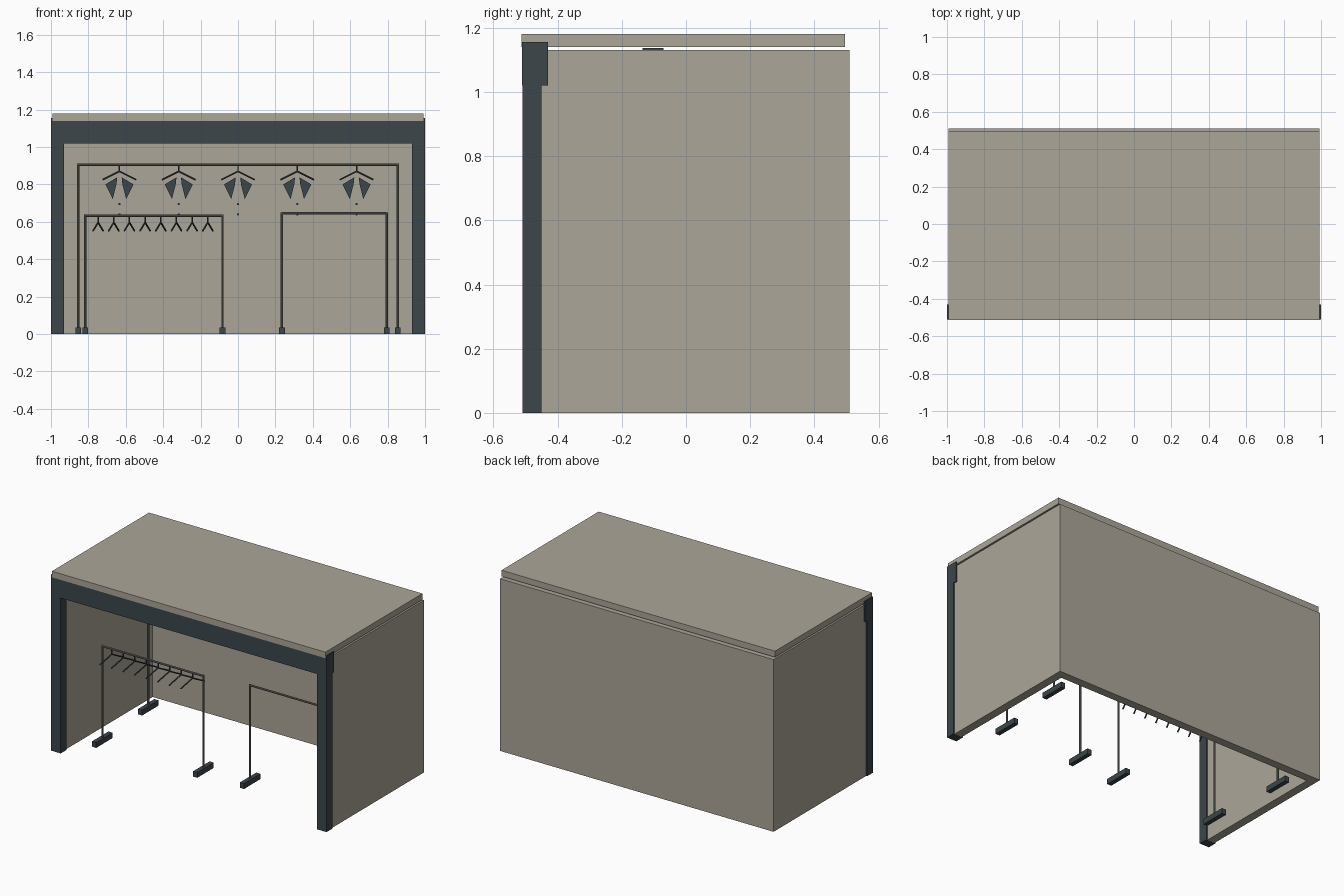
import bpy, bmesh
from math import cos, sin, radians
from mathutils import Vector

cube = bpy.data.objects.get("Cube")
if cube:
    bpy.data.objects.remove(cube, do_unlink=True)


def material(name, rgb):
    m = bpy.data.materials.new(name)
    m.use_nodes = True
    m.diffuse_color = (*rgb, 1)
    m.node_tree.nodes["Principled BSDF"].inputs["Base Color"].default_value = (*rgb, 1)
    return m


BEIGE = material("warm_beige", (0.41, 0.38, 0.32))
SLATE = material("dark_slate", (0.045, 0.061, 0.07))
METAL = material("grey_metal", (0.16, 0.155, 0.13))


def finish(name, bm, mat):
    bmesh.ops.recalc_face_normals(bm, faces=bm.faces)
    mesh = bpy.data.meshes.new(name)
    bm.to_mesh(mesh)
    bm.free()
    mesh.materials.append(mat)
    obj = bpy.data.objects.new(name, mesh)
    bpy.context.collection.objects.link(obj)
    return obj


def box(name, mat, xs, ys, zs):
    bm = bmesh.new()
    bmesh.ops.create_cube(bm, size=1)
    for v in bm.verts:
        v.co = [r[0] if c < 0 else r[1] for c, r in zip(v.co, (xs, ys, zs))]
    return finish(name, bm, mat)


def prism(name, mat, points, offset):
    """Extrude a flat outline along an offset vector."""
    bm = bmesh.new()
    face = bm.faces.new([bm.verts.new(p) for p in points])
    out = bmesh.ops.extrude_face_region(bm, geom=[face], use_keep_orig=True)
    moved = [g for g in out["geom"] if isinstance(g, bmesh.types.BMVert)]
    bmesh.ops.translate(bm, verts=moved, vec=offset)
    return finish(name, bm, mat)


def rods(name, mat, segments, radius, sides=8):
    """Straight round bars joined into one mesh."""
    bm = bmesh.new()
    for a, b in segments:
        a, b = Vector(a), Vector(b)
        d = b - a
        spin = d.to_track_quat("Z", "Y").to_matrix().to_4x4()
        spin.translation = (a + b) / 2
        bmesh.ops.create_cone(bm, cap_ends=True, segments=sides, radius1=radius,
                              radius2=radius, depth=d.length, matrix=spin)
    return finish(name, bm, mat)


# Shell: U-shaped walls without a floor, and a floating roof slab
T, W, BACK, FRONT = 0.055, 0.993, 0.51, -0.45
outline = [(-W, FRONT, 0), (-W, BACK, 0), (W, BACK, 0), (W, FRONT, 0),
           (W - T, FRONT, 0), (W - T, BACK - T, 0), (T - W, BACK - T, 0), (T - W, FRONT, 0)]
prism("walls", BEIGE, outline, (0, 0, 1.13))
box("roof", BEIGE, (-W, W), (-0.512, 0.495), (1.14, 1.18))

# Front frame
for side, s in (("right", -1), ("left", 1)):
    box(side + "_post", SLATE, sorted((s * 0.93, s)), (-0.51, FRONT), (0, 1.02))
box("lintel", SLATE, (-1, 1), (-0.511, -0.43), (1.02, 1.155))
box("ceiling_track", SLATE, (-0.9, 0.9), (-0.135, -0.07), (1.115, 1.137))


# Clothes racks: two legs, a rail and a long foot under each leg
def rack(name, x0, x1, y, height):
    rods(name + "_frame", METAL, [((x0, y, 0.02), (x0, y, height + 0.006)),
                                  ((x1, y, 0.02), (x1, y, height + 0.006)),
                                  ((x0, y, height), (x1, y, height))], 0.0065)
    for x in (x0, x1):
        box(name + "_foot", SLATE, (x - 0.015, x + 0.015), (y - 0.085, y + 0.085), (0, 0.035))


# Hanger: short hook stem and two sloping arms, turned about the stem
def hanger(name, x, y, rail, angle):
    top = (x, y, rail - 0.035)
    dx, dy = 0.09 * cos(angle), 0.09 * sin(angle)
    rods(name, SLATE, [((x, y, rail), top),
                       (top, (x + dx, y + dy, rail - 0.08)),
                       (top, (x - dx, y - dy, rail - 0.08))], 0.0045, 6)


rack("back_rack", -0.855, 0.855, 0.29, 0.905)
rack("right_rack", -0.817, -0.083, -0.24, 0.632)
rack("left_rack", 0.235, 0.795, -0.21, 0.645)

for i in range(8):
    hanger("small_hanger", -0.748 + i * 0.0838, -0.24, 0.632, radians(72.5))

# Back row: hangers with collar lapels and buttons
lapel = [(0.012, 0.838), (0.075, 0.8), (0.036, 0.722), (0.016, 0.8)]
for i in range(-2, 3):
    x = i * 0.317
    hanger("large_hanger", x, 0.29, 0.905, 0)
    for s in (-1, 1):
        prism("lapel", SLATE, [(x + s * px, 0.28, pz) for px, pz in lapel], (0, 0.008, 0))
    for z in (0.695, 0.64):
        rods("button", SLATE, [((x, 0.276, z), (x, 0.284, z))], 0.006)
